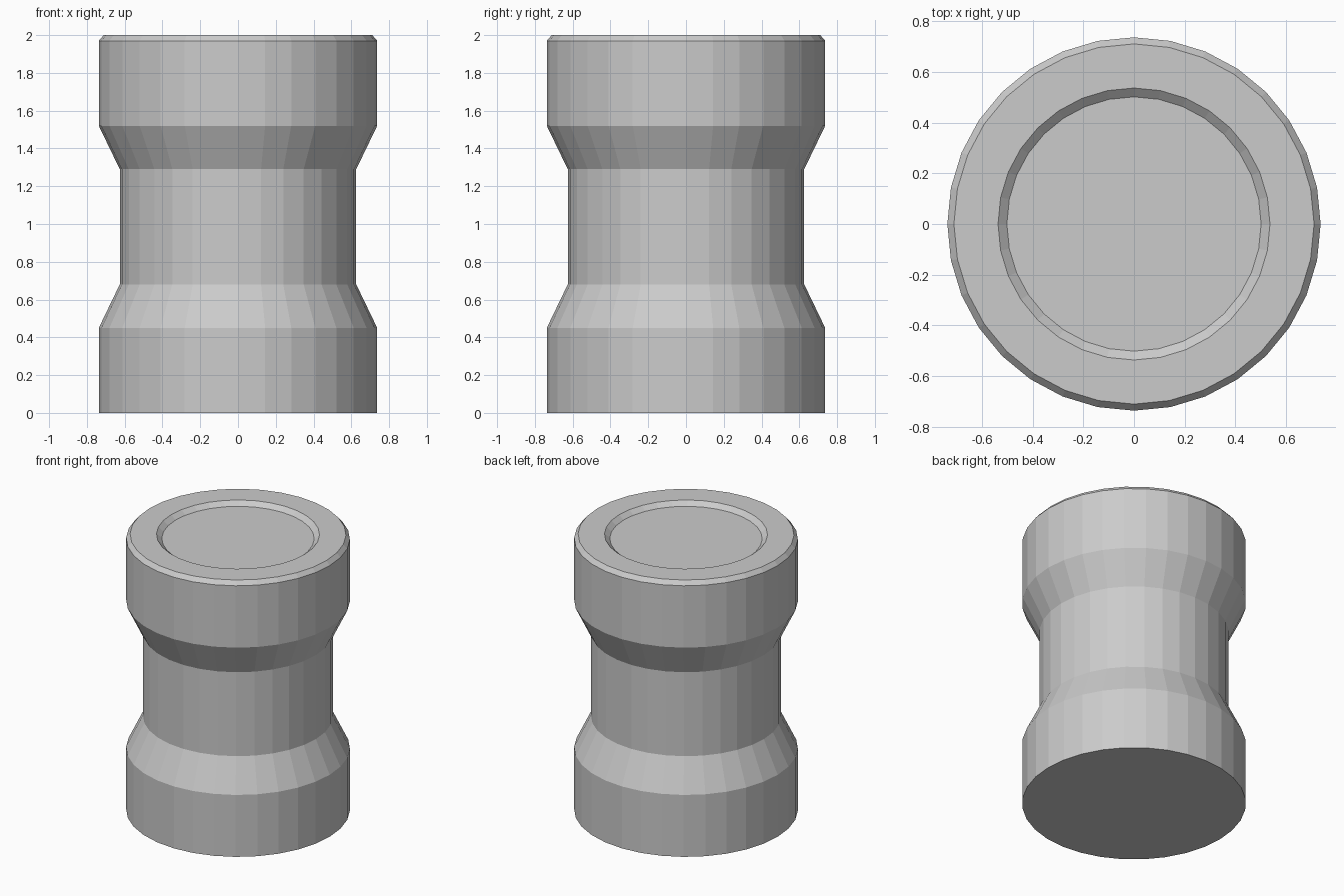
import bpy, bmesh
from math import cos, sin, tau

if "Cube" in bpy.data.objects:
    bpy.data.objects.remove(bpy.data.objects["Cube"])

SIDES = 32


def lathe(name, profile):
    """Closed flat-shaded solid from (radius, z) rings, bottom to top."""
    bm = bmesh.new()
    rings = [[bm.verts.new((r * cos(tau * i / SIDES), r * sin(tau * i / SIDES), z))
              for i in range(SIDES)] for r, z in profile]
    for low, high in zip(rings, rings[1:]):
        for i in range(SIDES):
            j = (i + 1) % SIDES
            bm.faces.new((low[i], low[j], high[j], high[i]))
    bm.faces.new(rings[0][::-1])
    bm.faces.new(rings[-1])
    mesh = bpy.data.meshes.new(name)
    bm.to_mesh(mesh)
    bm.free()
    obj = bpy.data.objects.new(name, mesh)
    bpy.context.collection.objects.link(obj)
    return obj


# Waisted column: base, neck, head with bevelled edge and shallow top recess
lathe("waisted_column", [
    (0.737, 0.0), (0.737, 0.45),
    (0.626, 0.68), (0.626, 1.29),
    (0.737, 1.52), (0.737, 1.97),
    (0.711, 2.0), (0.537, 2.0),
    (0.502, 1.97),
])
